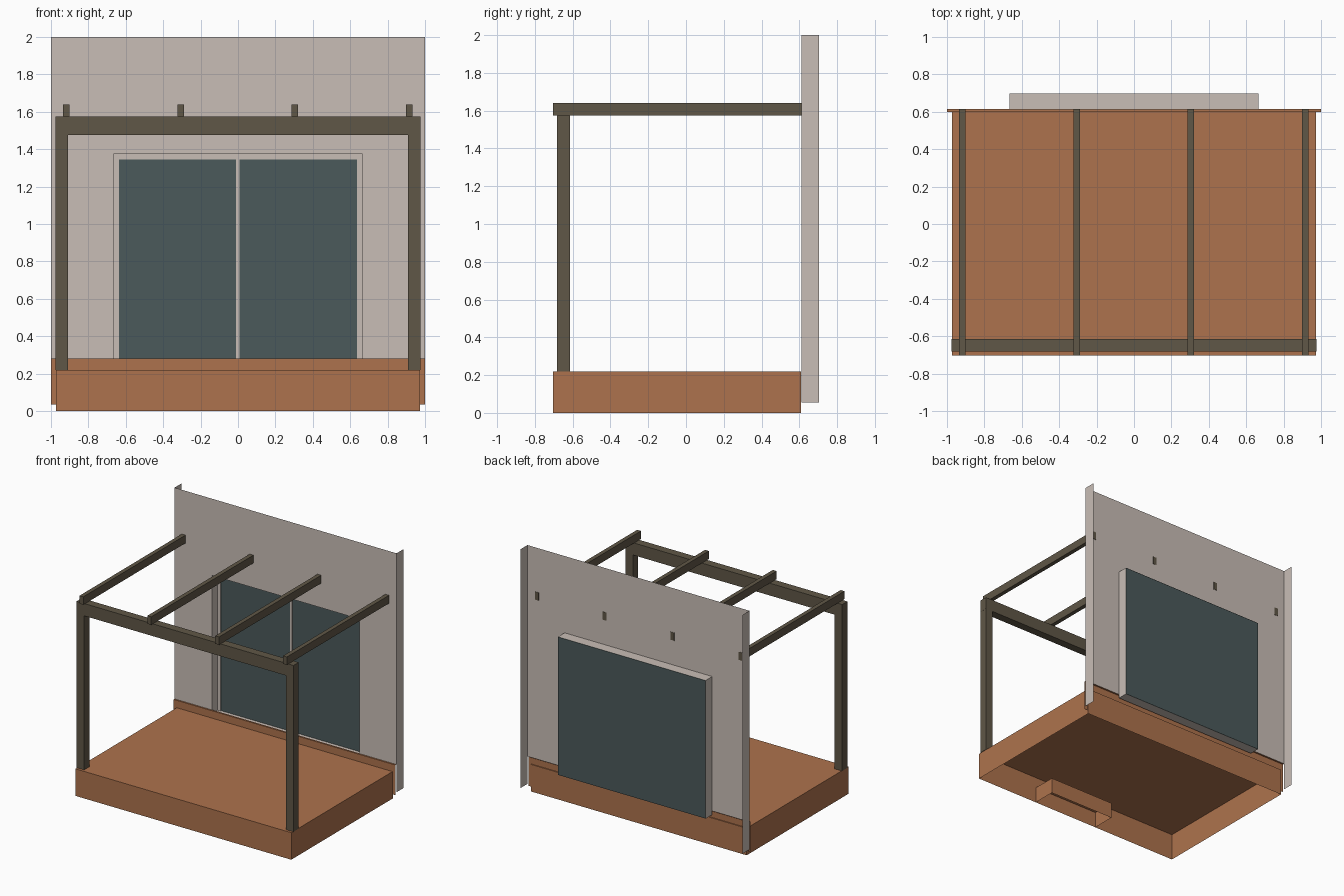
import bpy
import bmesh

cube = bpy.data.objects.get("Cube")
if cube:
    bpy.data.objects.remove(cube, do_unlink=True)


def material(name, rgb):
    mat = bpy.data.materials.new(name)
    mat.use_nodes = True
    color = (*rgb, 1.0)
    mat.diffuse_color = color
    shader = mat.node_tree.nodes["Principled BSDF"]
    shader.inputs["Base Color"].default_value = color
    shader.inputs["Roughness"].default_value = 0.8
    return mat


PLASTER = material("pale_plaster", (0.584, 0.515, 0.468))
TERRACOTTA = material("terracotta", (0.423, 0.171, 0.074))
TIMBER = material("dark_timber", (0.117, 0.095, 0.063))
GLASS = material("dark_glass", (0.071, 0.102, 0.105))


def finish(name, bm, mat):
    mesh = bpy.data.meshes.new(name)
    bm.to_mesh(mesh)
    bm.free()
    mesh.materials.append(mat)
    obj = bpy.data.objects.new(name, mesh)
    bpy.context.collection.objects.link(obj)
    return obj


def box(name, x, y, z, mat, open_sides=()):
    """Box from (min, max) ranges; open_sides lists faces to leave out, e.g. '-z'."""
    bm = bmesh.new()
    bmesh.ops.create_cube(bm, size=1)
    for v in bm.verts:
        v.co = [r[0] if c < 0 else r[1] for c, r in zip(v.co, (x, y, z))]
    bm.normal_update()
    drop = []
    for side in open_sides:
        sign = -1 if side[0] == "-" else 1
        axis = "xyz".index(side[1])
        drop += [f for f in bm.faces if f.normal[axis] * sign > 0.9]
    bmesh.ops.delete(bm, geom=drop, context="FACES")
    return finish(name, bm, mat)


def sheet(name, points, mat):
    bm = bmesh.new()
    bm.faces.new([bm.verts.new(p) for p in points])
    return finish(name, bm, mat)


FRONT, WALL, BACK = -0.703, 0.612, 0.697
DECK_TOP, SKIRT_TOP, BEAM_TOP = 0.22, 0.28, 1.575
DOOR_X, DOOR_TOP = 0.665, 1.375

# Raised deck, hollow underneath, with a step tucked behind its front
box("deck", (-0.972, 0.972), (FRONT, 0.608), (0, DECK_TOP), TERRACOTTA, ["-z"])
box("deck_step", (-0.2, 0.4), (FRONT + 0.002, -0.51), (0, 0.13), TERRACOTTA, ["-z", "-y"])

# Skirting along the foot of the wall
box("wall_skirting", (-1, 1), (0.6, WALL + 0.003), (0.035, SKIRT_TOP), TERRACOTTA,
    ["-x", "+x", "+y", "-z"])

# House wall with a door opening, and its side returns
outline = [(-1, SKIRT_TOP), (-DOOR_X, SKIRT_TOP), (-DOOR_X, DOOR_TOP), (DOOR_X, DOOR_TOP),
           (DOOR_X, SKIRT_TOP), (1, SKIRT_TOP), (1, 2), (-1, 2)]
sheet("house_wall", [(x, WALL, z) for x, z in outline], PLASTER)
for side, x in (("left", 1), ("right", -1)):
    sheet(side + "_wall_return",
          [(x, WALL, 0.055), (x, BACK + 0.006, 0.055), (x, BACK + 0.006, 2), (x, WALL, 2)], PLASTER)

# Door recess, frame and glass
box("door_reveal", (-DOOR_X, DOOR_X), (WALL, BACK), (0.25, DOOR_TOP), PLASTER, ["-y", "+y"])
box("door_glass", (-DOOR_X + 0.001, DOOR_X - 0.001), (BACK - 0.006, BACK),
    (0.251, DOOR_TOP - 0.001), GLASS)
frame_y = (BACK - 0.013, BACK - 0.006)
for name, x, z in (("door_frame_right", (-DOOR_X, -0.637), (0.25, DOOR_TOP)),
                   ("door_frame_left", (0.635, DOOR_X), (0.25, DOOR_TOP)),
                   ("door_mullion", (-0.012, 0.009), (0.25, 1.345)),
                   ("door_frame_top", (-0.637, 0.635), (1.345, DOOR_TOP))):
    box(name, x, frame_y, z, PLASTER)

# Pergola posts, front beam and rafters
post_y = (-0.682, -0.615)
for side, x in (("right", (-0.976, -0.909)), ("left", (0.909, 0.976))):
    box(side + "_post", x, post_y, (DECK_TOP, 1.475), TIMBER)
box("front_beam", (-0.977, 0.977), post_y, (1.475, BEAM_TOP), TIMBER)
for i in range(4):
    x = -0.918 + i * 0.611
    box(f"rafter_{i + 1}", (x - 0.017, x + 0.017), (FRONT, WALL + 0.002), (BEAM_TOP, 1.64), TIMBER)
